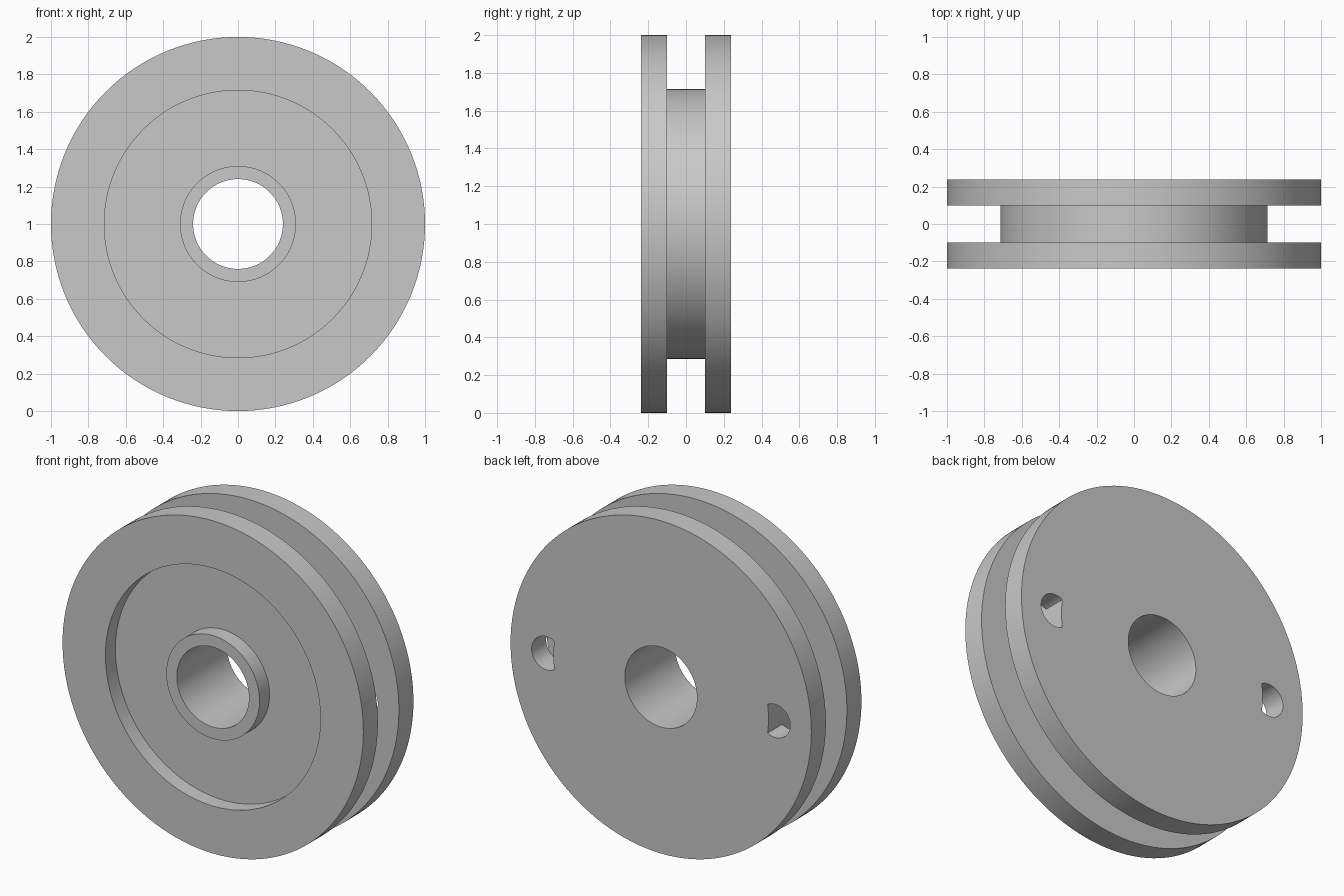
import bpy, bmesh, math
from mathutils import Matrix

if "Cube" in bpy.data.objects:
    bpy.data.objects.remove(bpy.data.objects["Cube"], do_unlink=True)

SEGMENTS = 128
HALF = 0.238        # half width of the wheel
GROOVE = 0.1        # half width of the groove
RIM, CORE, HUB, BORE = 1.0, 0.715, 0.31, 0.24
RECESS = -0.143     # floor of the front recess

grey = bpy.data.materials.new("grey_metal")
colour = (0.58, 0.58, 0.58, 1)
grey.use_nodes = True
grey.diffuse_color = colour
grey.node_tree.nodes["Principled BSDF"].inputs["Base Color"].default_value = colour


def select(obj):
    bpy.ops.object.select_all(action="DESELECT")
    obj.select_set(True)
    bpy.context.view_layer.objects.active = obj


def finish(name, bm):
    bmesh.ops.recalc_face_normals(bm, faces=bm.faces)
    mesh = bpy.data.meshes.new(name)
    bm.to_mesh(mesh)
    bm.free()
    mesh.materials.append(grey)
    obj = bpy.data.objects.new(name, mesh)
    bpy.context.collection.objects.link(obj)
    return obj


def lathe(name, profile):
    """Turn a closed (radius, y) profile around the axle."""
    bm = bmesh.new()
    rings = []
    for i in range(SEGMENTS):
        a = math.tau * i / SEGMENTS
        rings.append([bm.verts.new((r * math.cos(a), y, 1 + r * math.sin(a)))
                      for r, y in profile])
    n = len(profile)
    for i, ring in enumerate(rings):
        after = rings[(i + 1) % SEGMENTS]
        for j in range(n):
            k = (j + 1) % n
            bm.faces.new((ring[j], ring[k], after[k], after[j]))
    return finish(name, bm)


def smooth(obj):
    select(obj)
    bpy.ops.object.shade_smooth_by_angle(angle=math.radians(30))


# Core disc with a recessed front and a raised hub
core = lathe("core_and_hub", [
    (BORE, -HALF), (HUB, -HALF), (HUB, RECESS), (CORE, RECESS),
    (CORE, HALF), (BORE, HALF)])

# Two flanges either side of the groove
flanges = []
for name, a, b in (("front_flange", -HALF, -GROOVE), ("back_flange", GROOVE, HALF)):
    flanges.append(lathe(name, [(CORE, a), (RIM, a), (RIM, b), (CORE, b)]))

# Two holes through the back flange, next to the core
bm = bmesh.new()
for side in (-1, 1):
    place = Matrix.Translation((side * 0.76, 0.2, 1)) @ Matrix.Rotation(math.pi / 2, 4, "X")
    bmesh.ops.create_cone(bm, cap_ends=True, segments=48, radius1=0.1,
                          radius2=0.1, depth=0.3, matrix=place)
cutter = finish("hole_cutter", bm)
cutter.hide_render = True
back = flanges[1]
select(back)
cut = back.modifiers.new("holes", "BOOLEAN")
cut.operation = "DIFFERENCE"
cut.solver = "EXACT"
cut.object = cutter
bpy.ops.object.modifier_apply(modifier=cut.name)
bpy.data.objects.remove(cutter, do_unlink=True)

for part in (core, *flanges):
    smooth(part)
